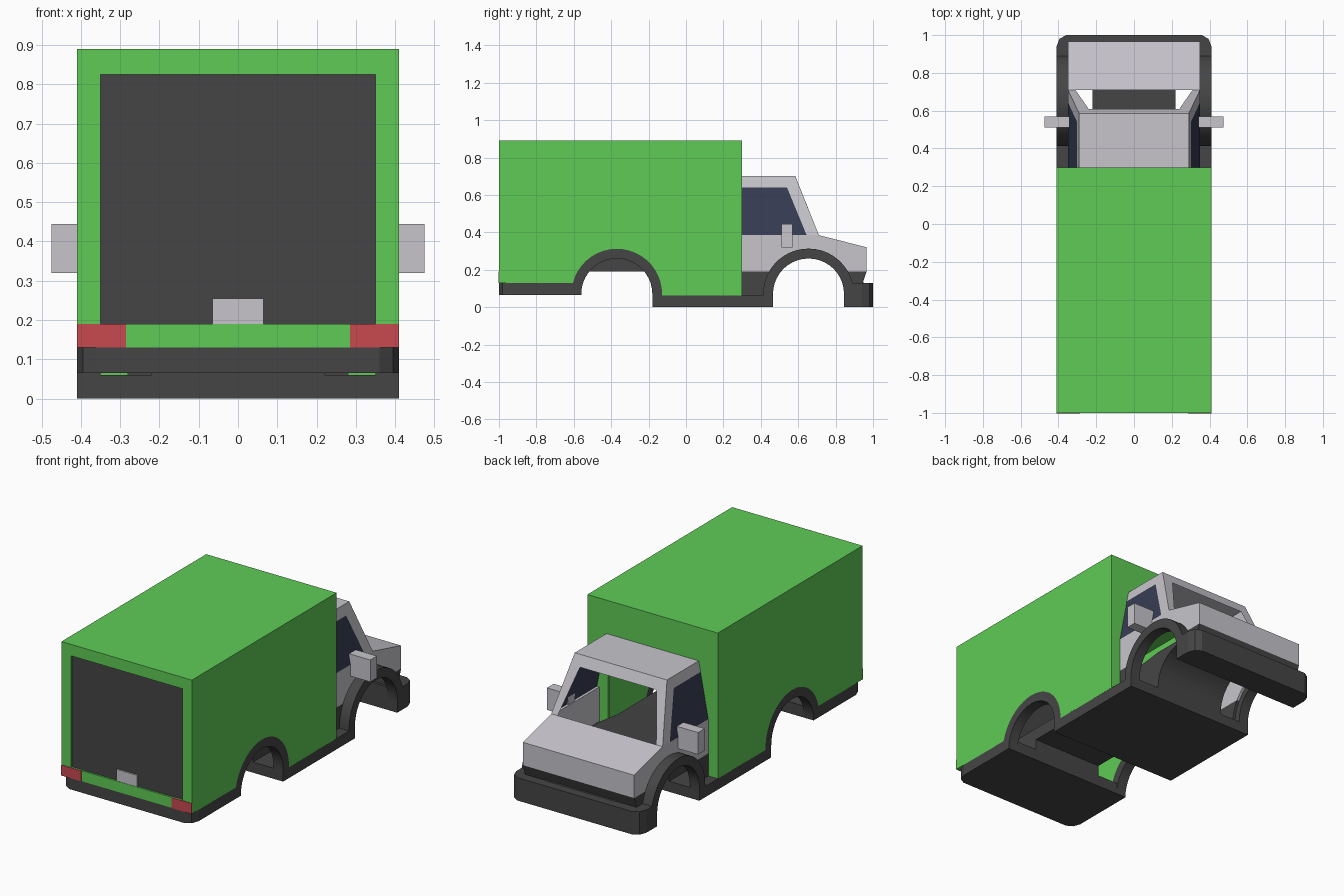
import bpy, bmesh
from math import cos, sin, pi, radians

if "Cube" in bpy.data.objects:
    bpy.data.objects.remove(bpy.data.objects["Cube"])


def material(name, rgb):
    m = bpy.data.materials.new(name)
    m.use_nodes = True
    m.diffuse_color = (*rgb, 1)
    m.node_tree.nodes["Principled BSDF"].inputs["Base Color"].default_value = (*rgb, 1)
    return m


GREEN = material("cargo green", (0.115, 0.6, 0.093))
DARK = material("dark trim", (0.06, 0.06, 0.06))
PALE = material("pale grey", (0.57, 0.56, 0.6))
GLASS = material("navy glass", (0.037, 0.045, 0.085))
RED = material("lamp red", (0.58, 0.068, 0.08))


def finish(bm, name, mat):
    bmesh.ops.recalc_face_normals(bm, faces=bm.faces)
    mesh = bpy.data.meshes.new(name)
    bm.to_mesh(mesh)
    bm.free()
    mesh.materials.append(mat)
    ob = bpy.data.objects.new(name, mesh)
    bpy.context.collection.objects.link(ob)
    return ob


def prism(name, pts, shift, mat):
    """Extrude a planar outline of 3D points along shift."""
    bm = bmesh.new()
    face = bm.faces.new([bm.verts.new(p) for p in pts])
    grown = bmesh.ops.extrude_face_region(bm, geom=[face], use_keep_orig=True)
    moved = [g for g in grown["geom"] if isinstance(g, bmesh.types.BMVert)]
    bmesh.ops.translate(bm, verts=moved, vec=shift)
    return finish(bm, name, mat)


def side_prism(name, yz, x0, x1, mat):
    return prism(name, [(x0, y, z) for y, z in yz], (x1 - x0, 0, 0), mat)


def plan_prism(name, xy, z0, z1, mat):
    return prism(name, [(x, y, z0) for x, y in xy], (0, 0, z1 - z0), mat)


def box(name, x, y, z, mat):
    return plan_prism(name, [(x[0], y[0]), (x[1], y[0]), (x[1], y[1]), (x[0], y[1])], *z, mat)


def sheet(name, faces, mat):
    """Thin panels given as lists of corners."""
    bm = bmesh.new()
    for f in faces:
        bm.faces.new([bm.verts.new(p) for p in f])
    bmesh.ops.remove_doubles(bm, verts=bm.verts, dist=0.0005)
    return finish(bm, name, mat)


def arc(cy, r, a0, a1, n=20):
    """Wheel arch curve in the side plane, angles in degrees."""
    steps = [radians(a0 + (a1 - a0) * i / n) for i in range(n + 1)]
    return [(cy + r * cos(a), AXLE_Z + r * sin(a)) for a in steps]


AXLE_Z, REAR, FRONT = 0.07, -0.37, 0.655
W, CAB, MID = 0.41, 0.35, 0.22
smooth = []

# Central chassis with the front wheel tunnel
chassis = [(-0.96, 0.07), (-0.56, 0.07), (-0.56, 0.19), (-0.18, 0.19), (-0.18, 0), (0.465, 0)]
chassis += arc(FRONT, 0.19, 180, 0)
chassis += [(0.845, 0), (0.95, 0), (0.95, 0.13), (0.845, 0.28), (0.465, 0.28), (0.3, 0.26), (-0.96, 0.26)]
smooth.append(side_prism("chassis", chassis, -MID, MID, DARK))
box("floor_pan", (-W, W), (-0.18, 0.465), (0, 0.06), DARK)

# Bumpers with rounded corners
for name, end, inner, z in (("rear_bumper", -1, -0.56, (0.065, 0.13)), ("front_bumper", 1, 0.845, (0, 0.13))):
    half = [(W, inner), (W, end * 0.94), (0.395, end * 0.98), (0.36, end)]
    plan_prism(name, half + [(-x, y) for x, y in reversed(half)], *z, DARK)

# Side trim with both arches, lower cab panels, cargo sides and cab sides
trim = [(-0.93, 0.065), (-0.56, 0.065)] + arc(REAR, 0.19, 180, 0) + [(-0.18, 0), (0.465, 0)]
trim += arc(FRONT, 0.19, 180, 0) + [(0.845, 0), (0.93, 0), (0.93, 0.13)]
trim += arc(FRONT, 0.243, 14, 182) + arc(REAR, 0.242, -2, 166) + [(-0.93, 0.13)]

cargo = [(-1, 0.13)] + arc(REAR, 0.242, 166, -2) + [(0.3, 0.062), (0.3, 0.89), (-1, 0.89)]
cab_side = [(0.3, 0.19)] + arc(FRONT, 0.225, 148, 32) + [(0.965, 0.19), (0.965, 0.32), (0.71, 0.385), (0.3, 0.385)]
cab_low = [(0.3, 0.06), (0.42, 0.06)] + arc(FRONT, 0.225, 178, 148, 5) + [(0.3, 0.19)]
glass_z, roof_z, roof_x = 0.64, 0.70, 0.29


def cab_x(z):
    return CAB - (z - 0.385) * (CAB - roof_x) / (roof_z - 0.385)


for s, side in ((1, "left"), (-1, "right")):
    smooth.append(side_prism(side + "_arch_trim", trim, s * CAB, s * W, DARK))
    side_prism(side + "_cargo_wall", cargo, s * CAB, s * W, GREEN)
    side_prism(side + "_cab_side", cab_side, s * 0.335, s * CAB, PALE)
    side_prism(side + "_cab_lower_panel", cab_low, s * 0.335, s * CAB, DARK)

    def on_side(*yz):
        return [(s * cab_x(z), y, z) for y, z in yz]

    # Door frame and side window
    sheet(side + "_door_frame", [
        on_side((0.3, glass_z), (0.54, glass_z), (0.585, roof_z), (0.3, roof_z)),
        on_side((0.645, 0.385), (0.71, 0.385), (0.585, roof_z), (0.54, glass_z))], PALE)
    sheet(side + "_window", [on_side((0.3, 0.385), (0.645, 0.385), (0.54, glass_z), (0.3, glass_z))], GLASS)
    # Mirror and tail lamp
    box(side + "_mirror", (s * 0.342, s * 0.475), (0.51, 0.57), (0.32, 0.445), PALE)
    box(side + "_tail_lamp", (s * 0.285, s * W), (-1.003, -0.998), (0.13, 0.19), RED)
    # Bulkhead pillars behind the cab
    box(side + "_bulkhead", (s * 0.28, s * CAB), (0.285, 0.3), (0.06, 0.83), GREEN)

# Cargo box roof, sill, bulkhead top, rear door and plate
box("cargo_roof", (-CAB, CAB), (-1, 0.3), (0.825, 0.89), GREEN)
box("rear_sill", (-CAB, CAB), (-1, -0.97), (0.13, 0.19), GREEN)
box("bulkhead_top", (-0.28, 0.28), (0.285, 0.3), (0.68, 0.825), GREEN)
box("rear_door", (-CAB, CAB), (-0.99, -0.975), (0.19, 0.825), DARK)
box("number_plate", (-0.065, 0.065), (-0.998, -0.989), (0.19, 0.255), PALE)

# Cab roof, open windscreen frame, bonnet and nose
box("cab_roof", (-roof_x, roof_x), (0.3, 0.585), (0.685, roof_z), PALE)
top_y = 0.609
frame = [[(-roof_x, 0.585, roof_z), (roof_x, 0.585, roof_z), (0.24, top_y, glass_z), (-0.24, top_y, glass_z)]]
for s in (1, -1):
    frame.append([(s * roof_x, 0.585, roof_z), (s * CAB, 0.71, 0.385), (s * 0.31, 0.71, 0.385), (s * 0.24, top_y, glass_z)])
sheet("windscreen_frame", frame, PALE)


def across(a, b, xa=CAB, xb=CAB):
    return [(-xa, *a), (xa, *a), (xb, *b), (-xb, *b)]


sheet("bonnet", [across((0.71, 0.385), (0.965, 0.32)), across((0.965, 0.32), (0.965, 0.19))], PALE)
grille = [(0.86, 0.19), (0.965, 0.19), (0.945, 0.13), (0.86, 0.13)]
side_prism("lower_grille", grille, -CAB, CAB, DARK)

# Soft shading on the arches
bpy.ops.object.select_all(action="DESELECT")
for ob in smooth:
    ob.select_set(True)
bpy.context.view_layer.objects.active = smooth[0]
bpy.ops.object.shade_smooth_by_angle(angle=pi / 6)
